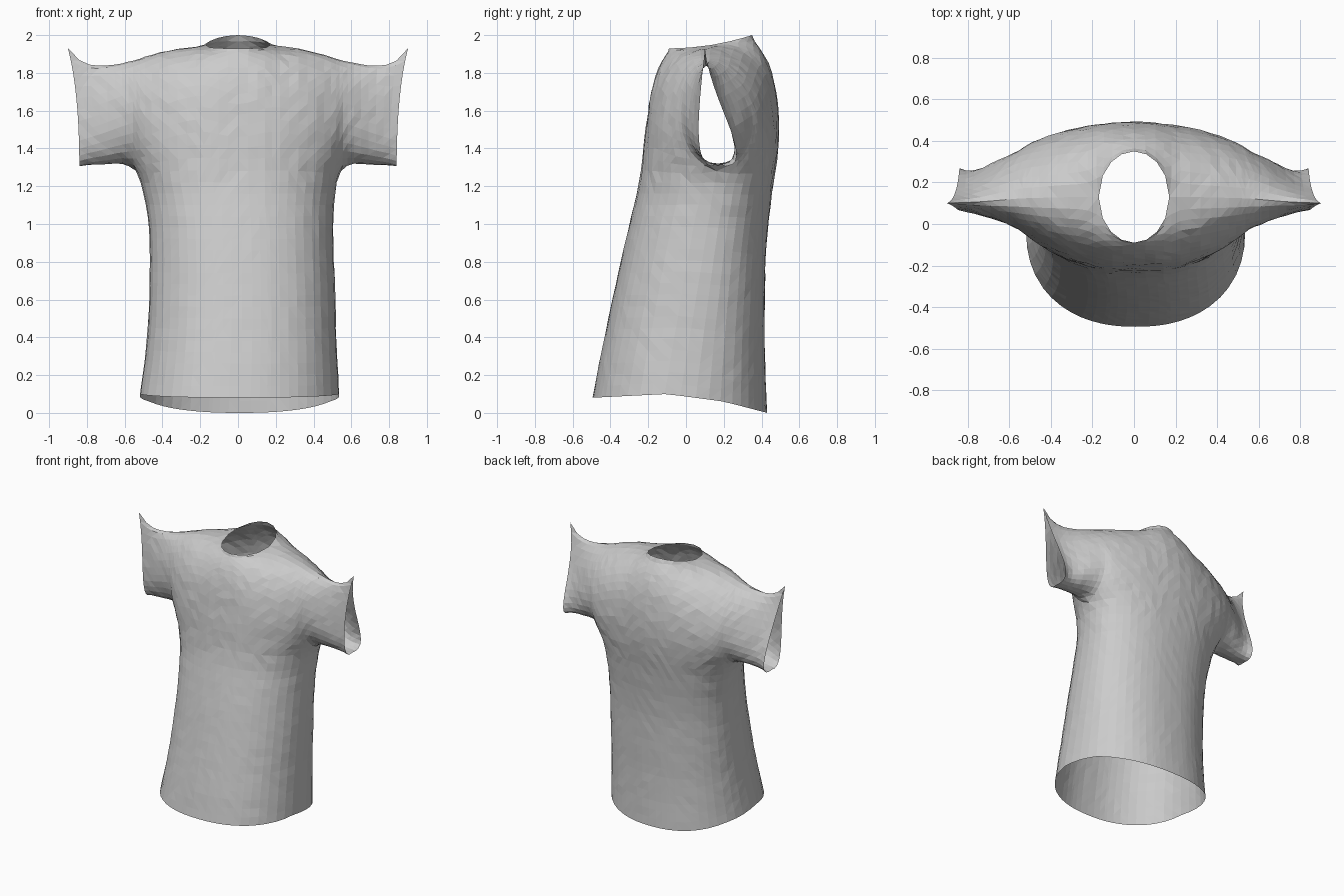
import bpy, bmesh, math, random

random.seed(4)
if "Cube" in bpy.data.objects:
    bpy.data.objects.remove(bpy.data.objects["Cube"], do_unlink=True)

ARMPIT_X, ARMPIT_Z = 0.545, 1.28
NECK_X, NECK_Y, NECK_DEPTH = 0.17, 0.13, 0.22
CHEST_X = [0, .06, .11, .15, NECK_X, .22, .27, .32, .37, .42, .46, .5, .525, .54, ARMPIT_X]
SLEEVE_X = [.575, .61, .65, .69, .73, .77, .81, .84]
TORSO_ROWS, UPPER_ROWS = 20, 14


def lookup(table, key):
    """Linear interpolation in rows of (key, values...)."""
    for a, b in zip(table, table[1:]):
        if key <= b[0]:
            f = max(0, (key - a[0]) / (b[0] - a[0]))
            return [p + (q - p) * f for p, q in zip(a[1:], b[1:])]
    return list(table[-1][1:])


# Torso: height, half width, front y, side y, back y
TORSO = [(0, .528, -.495, -.03, .43), (.2, .51, -.46, 0, .42), (.4, .497, -.42, .03, .415),
         (.8, .486, -.34, .09, .42), (1.0, .488, -.295, .12, .435),
         (1.2, .518, -.25, .16, .46), (ARMPIT_Z, ARMPIT_X, -.238, .17, .475)]
# Upper panels: x, lower handle y z, upper handle y z
FRONT = [(0, -.21, 1.53, -.18, 1.84), (NECK_X, -.205, 1.62, -.19, 1.97), (.35, -.18, 1.56, -.14, 1.94),
         (ARMPIT_X, -.12, 1.36, -.06, 1.84), (.7, -.04, 1.29, .03, 1.74), (.84, .02, 1.27, .07, 1.62)]
BACK = [(0, .52, 1.5, .5, 1.85), (NECK_X, .515, 1.58, .48, 2.03), (.35, .49, 1.5, .46, 1.93),
        (ARMPIT_X, .45, 1.35, .42, 1.8), (.7, .4, 1.29, .27, 1.72),
        (.79, .34, 1.27, .16, 1.66), (.84, .42, 1.27, .13, 1.62)]
# Shoulder seam and underarm: x, y, z
SEAM = [(NECK_X, NECK_Y, 1.947), (.4, .12, 1.928), (.58, .11, 1.88), (.7, .1, 1.868),
        (.78, .1, 1.876), (.84, .1, 1.93)]
UNDERARM = [(ARMPIT_X, .17, ARMPIT_Z), (.6, .17, 1.312), (.84, .165, 1.308)]


def torso_point(x, z, back):
    width, yf, yc, yb = lookup(TORSO, z)
    s = min(1, x / ARMPIT_X)
    return width * s, yc + ((yb if back else yf) - yc) * (1 - s ** 2.25) ** (1 / 2.25)


def hem_height(y):
    return lookup([(-.5, .08), (-.1, .1), (.2, .06), (.43, 0)], y)[0]


def seam_point(x, back):
    if x >= NECK_X:
        return lookup(SEAM, x)
    # Neckline, rising towards the back
    y = NECK_Y + (1 if back else -1) * NECK_DEPTH * math.sqrt(1 - (x / NECK_X) ** 2)
    return y, 1.93 + .07 * ((y - NECK_Y + NECK_DEPTH) / (2 * NECK_DEPTH)) ** 2


def upper_point(x, t, back):
    if x <= ARMPIT_X:
        low = (torso_point(x, ARMPIT_Z, back)[1], ARMPIT_Z)
    else:
        low = lookup(UNDERARM, x)
    h = lookup(BACK if back else FRONT, x)
    pts = [low, h[:2], h[2:], seam_point(x, back)]
    weights = [(1 - t) ** 3, 3 * t * (1 - t) ** 2, 3 * t * t * (1 - t), t ** 3]
    y, z = (sum(w * p[i] for w, p in zip(weights, pts)) for i in (0, 1))
    # Cuff flares out to a tip at the shoulder
    flare = max(0, (x - .7) / .14) ** 2 * .06 * t ** 4
    return x + flare, y, z


bm = bmesh.new()


def add_grid(columns):
    grid = [[bm.verts.new(p) for p in col] for col in columns]
    for a, b in zip(grid, grid[1:]):
        for i in range(len(a) - 1):
            bm.faces.new((a[i], b[i], b[i + 1], a[i + 1]))


for side in (1, -1):
    for back in (False, True):
        # Body panel, leaning slightly to the left
        cols = []
        for x in CHEST_X:
            col = []
            for r in range(TORSO_ROWS + 1):
                v = r / TORSO_ROWS
                px, py = torso_point(x, v * ARMPIT_Z, back)
                hem = hem_height(torso_point(x, 0, back)[1])
                lean = .018 * 4 * v * (1 - v) + .008 * (1 - v)
                col.append((side * px + lean, py, hem + (ARMPIT_Z - hem) * v))
            cols.append(col)
        add_grid(cols)
        # Chest, shoulder and sleeve panel
        cols = []
        for x in CHEST_X + SLEEVE_X:
            col = []
            for r in range(UPPER_ROWS + 1):
                px, py, pz = upper_point(x, r / UPPER_ROWS, back)
                col.append((side * px, py, pz))
            cols.append(col)
        add_grid(cols)

# Sew the panels together
bmesh.ops.remove_doubles(bm, verts=bm.verts, dist=.0008)
bmesh.ops.recalc_face_normals(bm, faces=bm.faces)

# Relax the cloth, then add soft creases, leaving the open edges clean
inner = [v for v in bm.verts if not v.is_boundary]
for _ in range(6):
    bmesh.ops.smooth_vert(bm, verts=[v for v in inner if v.co.z > 1.1], factor=.5,
                          use_axis_x=True, use_axis_y=True, use_axis_z=True)
bm.normal_update()
for v in inner:
    amount = min(e.calc_length() for e in v.link_edges) * (.06 if v.co.z > 1.2 else .025)
    v.co += v.normal * random.uniform(-amount, amount)
bmesh.ops.triangulate(bm, faces=bm.faces)

mesh = bpy.data.meshes.new("shirt")
bm.to_mesh(mesh)
bm.free()
shirt = bpy.data.objects.new("shirt", mesh)
bpy.context.collection.objects.link(shirt)

cloth = bpy.data.materials.new("light grey cloth")
cloth.use_nodes = True
colour = (.6, .6, .6, 1)
cloth.diffuse_color = colour
cloth.node_tree.nodes["Principled BSDF"].inputs["Base Color"].default_value = colour
mesh.materials.append(cloth)
